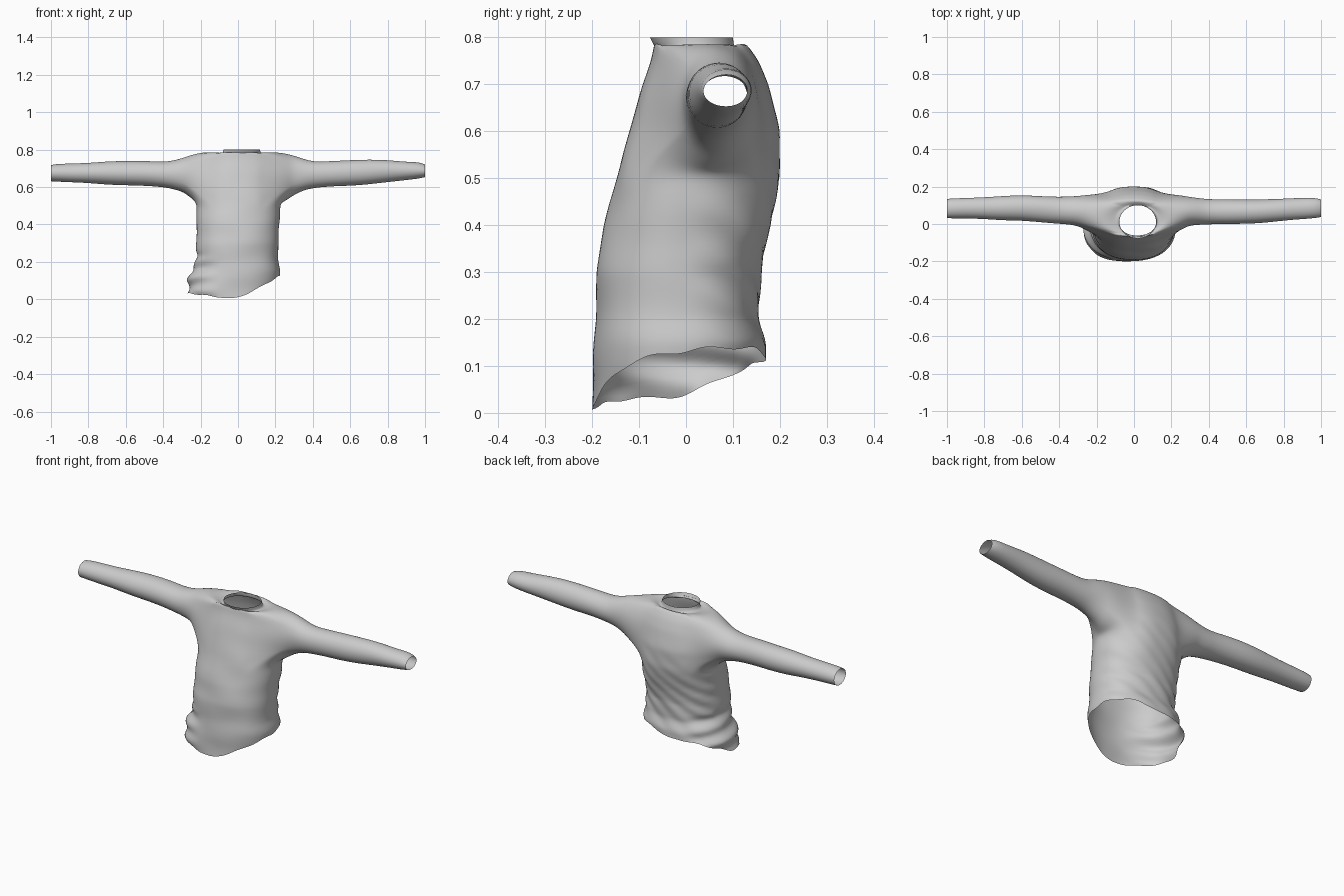
import bpy, bmesh, math
from mathutils import Vector, noise

if "Cube" in bpy.data.objects:
    bpy.data.objects.remove(bpy.data.objects["Cube"])

N = 64        # columns around the torso
HALF = 9      # armhole half width in columns

# torso cross-sections: z, left x, right x, front y, back y
BODY = [(0.00, -.250, .190, -.200, .150), (0.05, -.262, .205, -.201, .160),
        (0.10, -.268, .222, -.200, .170), (0.15, -.250, .226, -.196, .174),
        (0.20, -.222, .216, -.192, .155), (0.30, -.222, .216, -.190, .158),
        (0.40, -.222, .220, -.175, .180), (0.50, -.224, .224, -.150, .200),
        (0.60, -.222, .222, -.120, .198), (0.70, -.218, .218, -.090, .176),
        (0.75, -.215, .215, -.075, .155), (0.785, -.205, .205, -.068, .130)]
# shoulder slope and collar
TOP = [(0.787, -.165, .180, -.066, .120), (0.780, -.120, .150, -.062, .110),
       (0.772, -.090, .125, -.060, .104), (0.785, -.080, .120, -.070, .102),
       (0.800, -.078, .118, -.077, .100)]
# sleeves: |x|, bottom z, top z, front y, back y
LEFT = [(.25, .535, .778, -.040, .160), (.275, .562, .763, -.025, .155), (.30, .577, .755, -.012, .150),
        (.35, .592, .740, -.002, .147), (.40, .600, .735, .001, .146),
        (.50, .606, .740, .010, .150), (.60, .610, .740, .018, .155),
        (.70, .614, .736, .022, .148), (.80, .621, .730, .026, .145),
        (.90, .626, .725, .030, .140), (.97, .630, .722, .032, .138), (1.0, .632, .718, .034, .136)]
RIGHT = [(.25, .515, .785, -.040, .160), (.275, .540, .776, -.020, .152), (.30, .557, .768, -.010, .145),
         (.35, .582, .750, -.003, .137), (.40, .595, .736, .000, .132),
         (.50, .604, .737, .000, .130), (.60, .609, .745, .000, .131),
         (.70, .615, .748, .008, .133), (.80, .627, .742, .018, .136),
         (.90, .638, .735, .028, .140), (.97, .645, .733, .032, .140), (1.0, .652, .720, .036, .130)]


def profile(z):
    for a, b in zip(BODY, BODY[1:]):
        if z <= b[0]:
            t = (z - a[0]) / (b[0] - a[0])
            return [p + (q - p) * t for p, q in zip(a, b)]
    return BODY[-1]


def oval(row, a, power):
    c, s = math.cos(a), math.sin(a)
    c = math.copysign(abs(c) ** power, c)
    s = math.copysign(abs(s) ** power, s)
    _, xl, xr, yf, yb = row
    return (xl + xr) / 2 + (xr - xl) / 2 * c, (yf + yb) / 2 + (yb - yf) / 2 * s


def hem(a):
    # low at the front and left, lifted at the right and back
    right, back = max(0, math.cos(a)), max(0, math.sin(a))
    left = max(0, -math.cos(a))
    return min(.135, .125 * right ** 1.3 + .105 * back ** 1.2 + .03 * left) + .006 * math.sin(5 * a) ** 2


def fold(x, y, z):
    # soft dents everywhere, diagonal creases across the back, bunching at the left hem
    d = .006 * noise.noise(Vector((x * 6, y * 6, z * 9)))
    fade = max(0, 1 - abs(z - .36) / .27)
    if y > 0:
        w = 2 * noise.noise(Vector((x * 5, 3, z * 5)))
        d += .005 * fade * min(1, y / .08) * math.sin(2 * math.pi * (z - .7 * x) / .085 + w)
    if x < -.1 and z < .24:
        d += .012 * min(1, (-x - .1) / .1) * math.sin(2 * math.pi * z / .085 + 10 * y)
    return d


bm = bmesh.new()

# torso
levels = [i * .025 for i in range(31)] + [.77, .785]
grid = []
for z0 in levels + TOP:
    ring = []
    for j in range(N):
        a = 2 * math.pi * j / N
        if isinstance(z0, tuple):
            z = z0[0]
            x, y = oval(z0, a, 1)
            d = 0
        else:
            z = z0 + hem(a) * max(0, 1 - z0 / .3)
            x, y = oval(profile(z), a, .9)
            d = fold(x, y, z) * min(1, (.80 - z) / .1)
        ring.append(bm.verts.new((x + d * math.cos(a), y + d * math.sin(a), z)))
    grid.append(ring)

lo, hi = 21, len(levels) - 1     # armhole rows


def in_armhole(i, j):
    return lo <= i < hi and any((j - c + HALF) % N < 2 * HALF for c in (0, N // 2))


for i in range(len(grid) - 1):
    for j in range(N):
        if not in_armhole(i, j):
            k = (j + 1) % N
            bm.faces.new((grid[i][j], grid[i][k], grid[i + 1][k], grid[i + 1][j]))


# sleeves, each bridged from its armhole
def sleeve(side, rows, col):
    cols = [(col + o) % N for o in range(-HALF, HALF + 1)]
    loop = [grid[lo][j] for j in cols]
    loop += [grid[i][cols[-1]] for i in range(lo + 1, hi)]
    loop += [grid[hi][j] for j in reversed(cols)]
    loop += [grid[i][cols[0]] for i in range(hi - 1, lo, -1)]
    angles = [math.atan2((v.co.z - .655) / .13, (v.co.y - .05) / .09) for v in loop]
    prev, near = loop, list(loop)
    for r, (x, zb, zt, yf, yb) in enumerate(rows):
        ring = []
        for a in angles:
            y = (yf + yb) / 2 + (yb - yf) / 2 * math.cos(a)
            z = (zb + zt) / 2 + (zt - zb) / 2 * math.sin(a)
            d = .005 * noise.noise(Vector((side * x * 12, y * 9, z * 9)))
            ring.append(bm.verts.new((side * x, y + d * math.cos(a), z + d * math.sin(a))))
        n = len(ring)
        for k in range(n):
            m = (k + 1) % n
            q = (prev[k], prev[m], ring[m], ring[k])
            bm.faces.new(q)
        if r < 2:
            near += ring
        prev = ring
    for i in range(lo - 1, hi + 2):
        near += [grid[i][j] for j in (cols[0] - 1, (cols[-1] + 1) % N)]
    for _ in range(4):
        bmesh.ops.smooth_vert(bm, verts=list(set(near)), factor=.5,
                              use_axis_x=True, use_axis_y=True, use_axis_z=True)


sleeve(1, RIGHT, 0)
sleeve(-1, LEFT, N // 2)
bmesh.ops.recalc_face_normals(bm, faces=bm.faces)

mesh = bpy.data.meshes.new("sweater")
bm.to_mesh(mesh)
bm.free()
sweater = bpy.data.objects.new("sweater", mesh)
bpy.context.collection.objects.link(sweater)
for p in mesh.polygons:
    p.use_smooth = True
sub = sweater.modifiers.new("soft_cloth", 'SUBSURF')
sub.levels = sub.render_levels = 1
